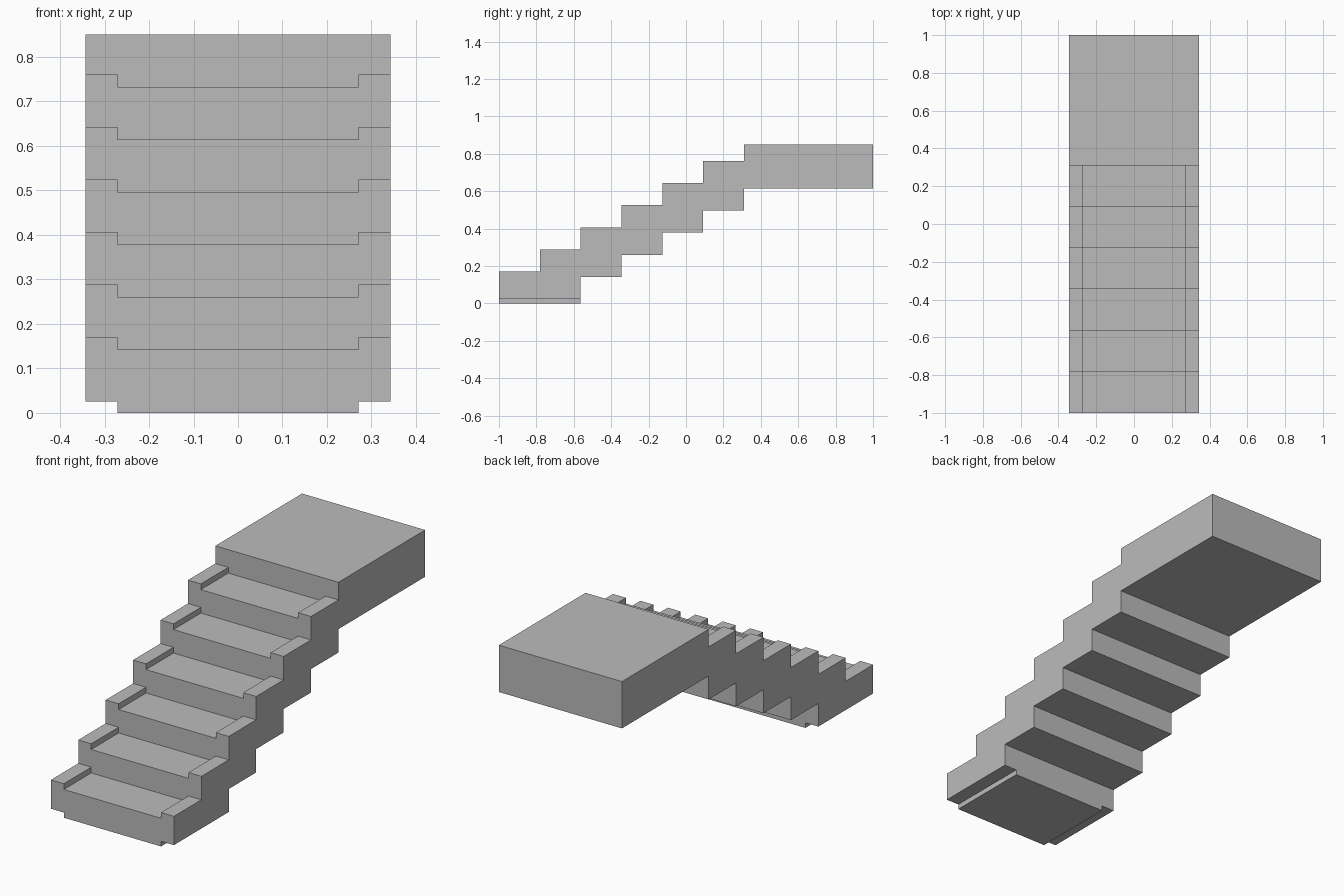
import bpy
import bmesh
from mathutils import Matrix, Vector

STEPS = 6
RUN, RISE = 0.2183, 0.118         # depth and height of one step
HALF_W, INNER_W = 0.343, 0.271    # half width overall and between the curbs
CURB, TREAD = 0.171, 0.142        # heights on the first step
TOP, LIP = 0.85, 0.026            # landing height, foot notch height

# Remove the default cube
cube = bpy.data.objects.get("Cube")
if cube:
    bpy.data.objects.remove(cube, do_unlink=True)

# Material
stone = bpy.data.materials.new("grey stone")
stone.use_nodes = True
grey = (0.5, 0.5, 0.5, 1)
stone.diffuse_color = grey
stone.node_tree.nodes["Principled BSDF"].inputs["Base Color"].default_value = grey


def make_object(name, bm):
    bmesh.ops.recalc_face_normals(bm, faces=bm.faces)
    mesh = bpy.data.meshes.new(name)
    bm.to_mesh(mesh)
    bm.free()
    mesh.materials.append(stone)
    obj = bpy.data.objects.new(name, mesh)
    bpy.context.collection.objects.link(obj)
    return obj


def add_box(bm, low, high):
    low, high = Vector(low), Vector(high)
    matrix = Matrix.Translation((low + high) / 2) @ Matrix.Diagonal((*(high - low), 1))
    bmesh.ops.create_cube(bm, size=1, matrix=matrix)


def step_y(i):
    return -1 + RUN * i


# Side profile: stepped top, landing, stepped underside
profile = [(-1, 0)]
for i in range(STEPS):
    z = CURB + RISE * i
    profile += [(step_y(i), z), (step_y(i + 1), z)]
profile += [(step_y(STEPS), TOP), (1, TOP)]
for i in range(STEPS - 1, 0, -1):
    z = TREAD + RISE * (i - 1)
    profile += [(1 if i == STEPS - 1 else step_y(i + 2), z), (step_y(i + 1), z)]
profile.append((step_y(2), 0))

bm = bmesh.new()
face = bm.faces.new([bm.verts.new((-HALF_W, y, z)) for y, z in profile])
side = bmesh.ops.extrude_face_region(bm, geom=[face])["geom"]
bmesh.ops.translate(bm, vec=(2 * HALF_W, 0, 0),
                    verts=[v for v in side if isinstance(v, bmesh.types.BMVert)])
staircase = make_object("staircase", bm)

# Cutter: sunken treads between the curbs, and notches beside the foot
bm = bmesh.new()
for i in range(STEPS):
    z = TREAD + RISE * i
    add_box(bm, (-INNER_W, step_y(i) - 0.05, z), (INNER_W, step_y(i + 1), z + 0.06))
for s in (-1, 1):
    x0, x1 = sorted((s * INNER_W, s * (HALF_W + 0.1)))
    add_box(bm, (x0, -1.1, -0.1), (x1, step_y(2) + 0.05, LIP))
cutter = make_object("tread_cutter", bm)
cutter.hide_render = True

# Cut and bake the result
cut = staircase.modifiers.new("sunken treads", "BOOLEAN")
cut.operation = "DIFFERENCE"
cut.solver = "EXACT"
cut.object = cutter
bpy.context.view_layer.update()
graph = bpy.context.evaluated_depsgraph_get()
result = bpy.data.meshes.new_from_object(staircase.evaluated_get(graph))
staircase.modifiers.clear()
staircase.data = result
bpy.data.objects.remove(cutter, do_unlink=True)
